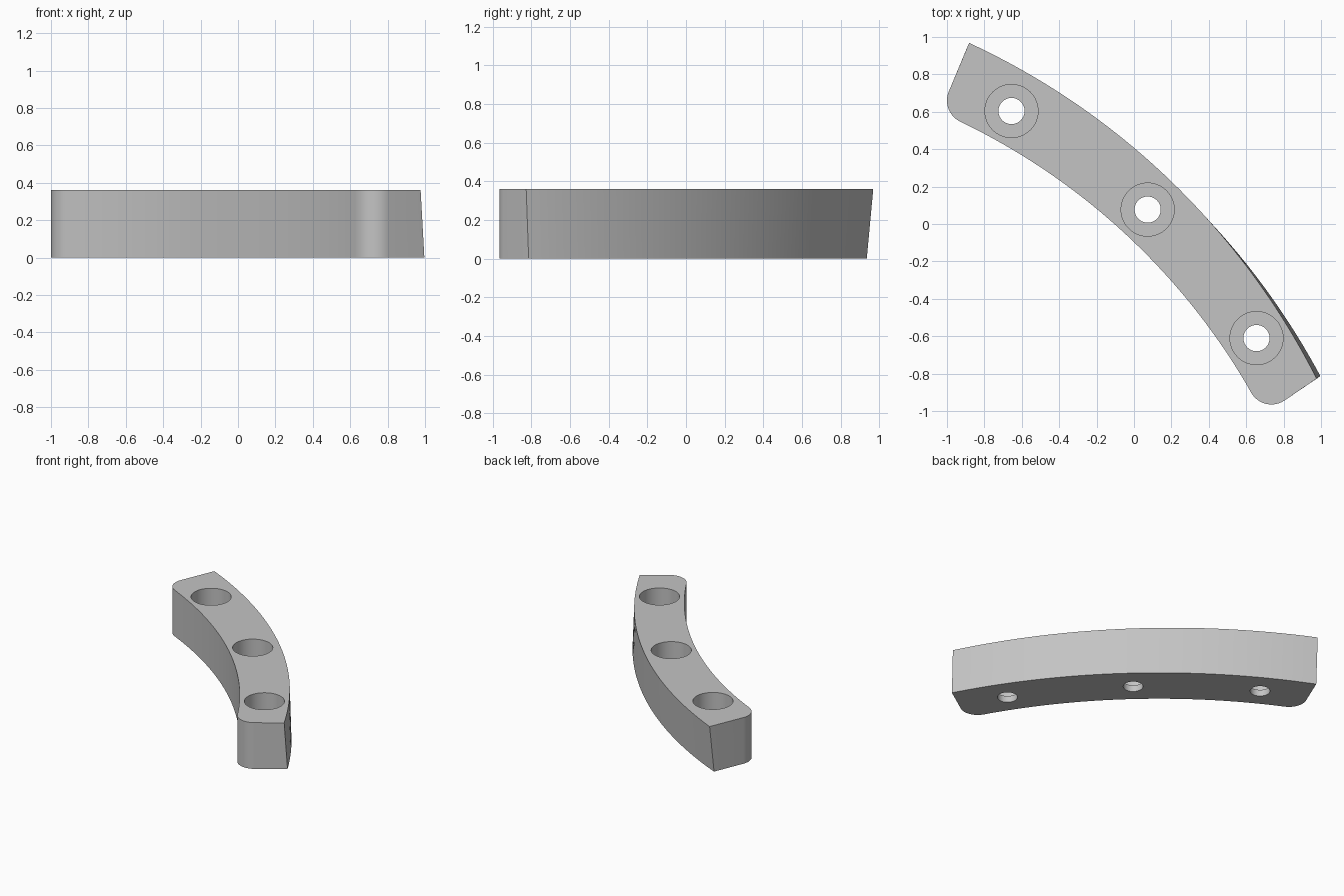
import bpy, bmesh
from math import cos, sin, atan2, acos, hypot, pi, radians

if "Cube" in bpy.data.objects:
    bpy.data.objects.remove(bpy.data.objects["Cube"], do_unlink=True)

HEIGHT = 0.36
CENTRE = (-2.469, -2.667)        # centre of the bar's curvature
R_INNER, R_OUTER = 3.564, 3.93
FILLET = 0.125
LEAN = (-0.062, 0.068)           # shift of the outer wall from bottom to top
LEFT_FILLET, RIGHT_FILLET = (-0.875, 0.66), (0.735, -0.84)
HOLES = [(-0.655, 0.604), (0.073, 0.077), (0.655, -0.61)]
BORE_R, HOLE_R, FLOOR = 0.142, 0.07, 0.05


def angle_from(c, p):
    return atan2(p[1] - c[1], p[0] - c[0])


def arc(c, r, a0, a1, n):
    return [(c[0] + r * cos(a0 + (a1 - a0) * i / n),
             c[1] + r * sin(a0 + (a1 - a0) * i / n)) for i in range(n + 1)]


def tangent_angle(c, p, side):
    """Angle on the fillet where the straight end wall from p touches it."""
    d = hypot(p[0] - c[0], p[1] - c[1])
    return angle_from(c, p) + side * acos(FILLET / d)


def outline(left, right, shift):
    """Closed outline: outer arc, end wall, fillet, inner arc, fillet."""
    c = (CENTRE[0] + shift[0], CENTRE[1] + shift[1])
    a_left = angle_from(CENTRE, LEFT_FILLET)
    a_right = angle_from(CENTRE, RIGHT_FILLET)
    pts = arc(c, R_OUTER, angle_from(c, right), angle_from(c, left), 48)
    pts += arc(LEFT_FILLET, FILLET, tangent_angle(LEFT_FILLET, TOP_LEFT, 1),
               a_left + pi, 12)
    pts += arc(CENTRE, R_INNER, a_left, a_right, 48)[1:-1]
    pts += arc(RIGHT_FILLET, FILLET, a_right - pi,
               tangent_angle(RIGHT_FILLET, LOW_RIGHT, -1), 12)
    return pts


# Outer corners at the top and bottom of each end wall
TOP_LEFT, LOW_LEFT = (-0.883, 0.965), (-0.898, 0.93)
TOP_RIGHT, LOW_RIGHT = (0.979, -0.825), (0.999, -0.812)

# Curved bar with a leaning outer wall
bm = bmesh.new()
low = [bm.verts.new((x, y, 0)) for x, y in outline(LOW_LEFT, LOW_RIGHT, (0, 0))]
top = [bm.verts.new((x, y, HEIGHT)) for x, y in outline(TOP_LEFT, TOP_RIGHT, LEAN)]
bm.faces.new(low[::-1])
bm.faces.new(top)
for i in range(len(low)):
    j = (i + 1) % len(low)
    bm.faces.new((low[i], low[j], top[j], top[i]))
bmesh.ops.recalc_face_normals(bm, faces=bm.faces[:])
mesh = bpy.data.meshes.new("curved_bar")
bm.to_mesh(mesh)
bm.free()
bar = bpy.data.objects.new("curved_bar", mesh)
bpy.context.collection.objects.link(bar)

# Flat grey material
grey = bpy.data.materials.new("plain_grey")
grey.use_nodes = True
colour = (0.55, 0.55, 0.55, 1)
grey.diffuse_color = colour
grey.node_tree.nodes["Principled BSDF"].inputs["Base Color"].default_value = colour
mesh.materials.append(grey)


def drill(x, y, r, z0, z1):
    bpy.ops.mesh.primitive_cylinder_add(vertices=64, radius=r, depth=z1 - z0,
                                        location=(x, y, (z0 + z1) / 2))
    cutter = bpy.context.object
    cutter.name = "hole_cutter"
    cutter.hide_render = True
    cutter.data.materials.append(grey)
    bpy.context.view_layer.objects.active = bar
    mod = bar.modifiers.new("hole", 'BOOLEAN')
    mod.operation = 'DIFFERENCE'
    mod.solver = 'EXACT'
    mod.object = cutter
    bpy.ops.object.modifier_apply(modifier=mod.name)
    bpy.data.objects.remove(cutter, do_unlink=True)


# Counterbored screw holes
for hx, hy in HOLES:
    drill(hx, hy, BORE_R, FLOOR, HEIGHT + 0.1)
    drill(hx, hy, HOLE_R, -0.1, HEIGHT + 0.1)

bpy.ops.object.select_all(action='DESELECT')
bar.select_set(True)
bpy.context.view_layer.objects.active = bar
bpy.ops.object.shade_smooth_by_angle(angle=radians(30))
